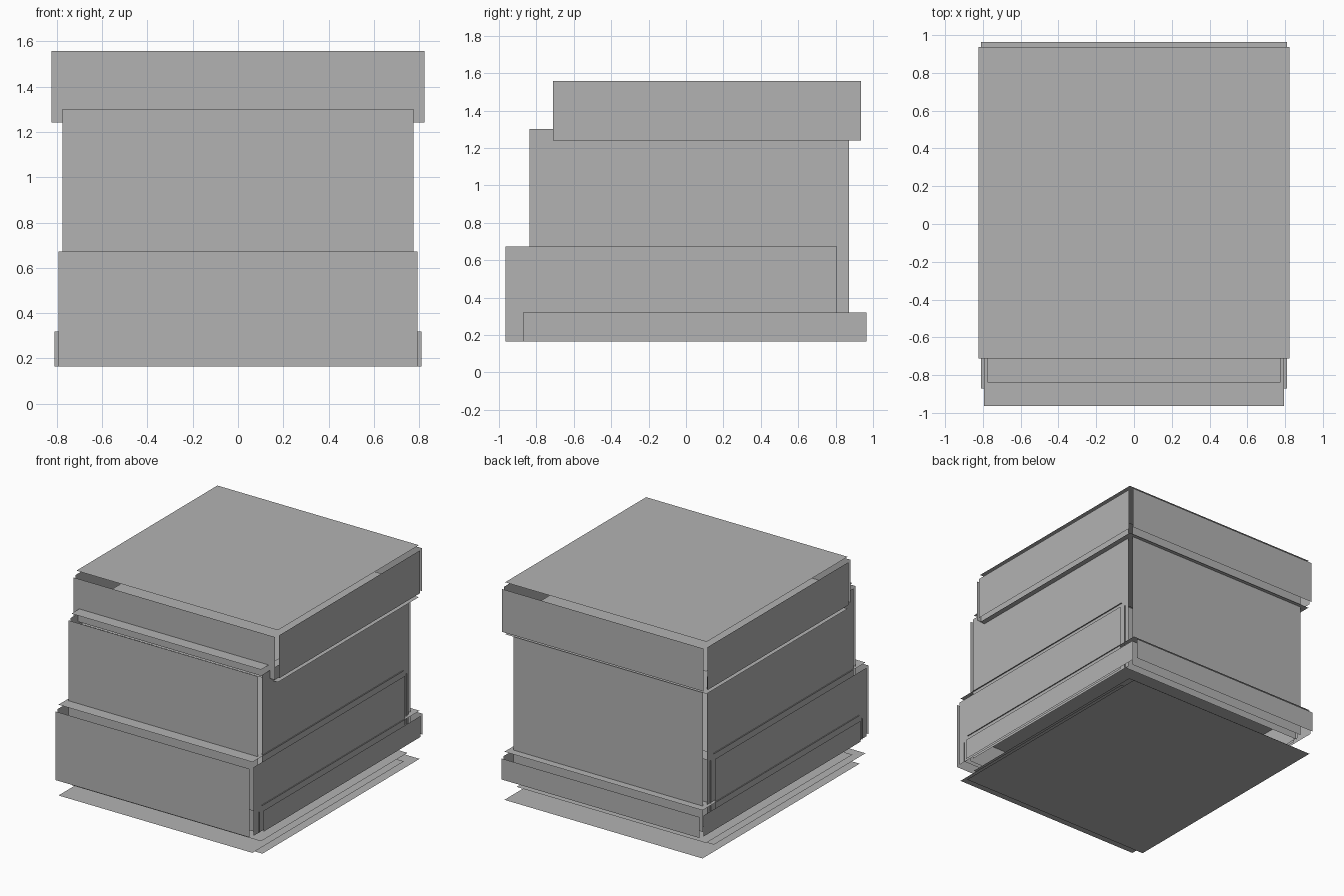
import bpy
import bmesh

if "Cube" in bpy.data.objects:
    bpy.data.objects.remove(bpy.data.objects["Cube"])

grey = bpy.data.materials.new("mid_grey")
grey.diffuse_color = (0.45, 0.45, 0.45, 1.0)
grey.use_nodes = True
grey.node_tree.nodes["Principled BSDF"].inputs["Base Color"].default_value = grey.diffuse_color

GAP = 0.036    # how far front, back and top panels float off the block
SIDE = 0.009   # how far left and right panels float off the block


def panel_box(name, half_x, y0, y1, z0, z1, bottom):
    """A block made of six loose flat panels, with the bottom at its own height."""
    bm = bmesh.new()
    xs, ys, zs = (-half_x, half_x), (y0, y1), (z0, z1)

    def quad(points):
        bm.faces.new([bm.verts.new(p) for p in points])

    def ring(a, b):
        return [(a[0], b[0]), (a[1], b[0]), (a[1], b[1]), (a[0], b[1])]

    # front and back panels
    quad([(x, y0 - GAP, z) for x, z in ring(xs, zs)])
    quad([(x, y1 + GAP, z) for x, z in reversed(ring(xs, zs))])
    # right and left panels
    quad([(half_x + SIDE, y, z) for y, z in ring(ys, zs)])
    quad([(-half_x - SIDE, y, z) for y, z in reversed(ring(ys, zs))])
    # top and bottom panels
    quad([(x, y, z1 + GAP) for x, y in ring(xs, ys)])
    quad([(x, y, bottom) for x, y in reversed(ring(xs, ys))])

    mesh = bpy.data.meshes.new(name)
    bm.to_mesh(mesh)
    bm.free()
    mesh.materials.append(grey)
    obj = bpy.data.objects.new(name, mesh)
    bpy.context.collection.objects.link(obj)
    return obj


# stacked blocks, bottom to top
panel_box("base_band", 0.81, -0.871, 0.964, 0.165, 0.32, 0.0)
panel_box("lower_front_block", 0.793, -0.964, 0.806, 0.165, 0.672, 0.037)
panel_box("main_body", 0.775, -0.838, 0.872, 0.165, 1.302, 0.07)
panel_box("top_cap", 0.824, -0.711, 0.936, 1.241, 1.558, 1.21)
